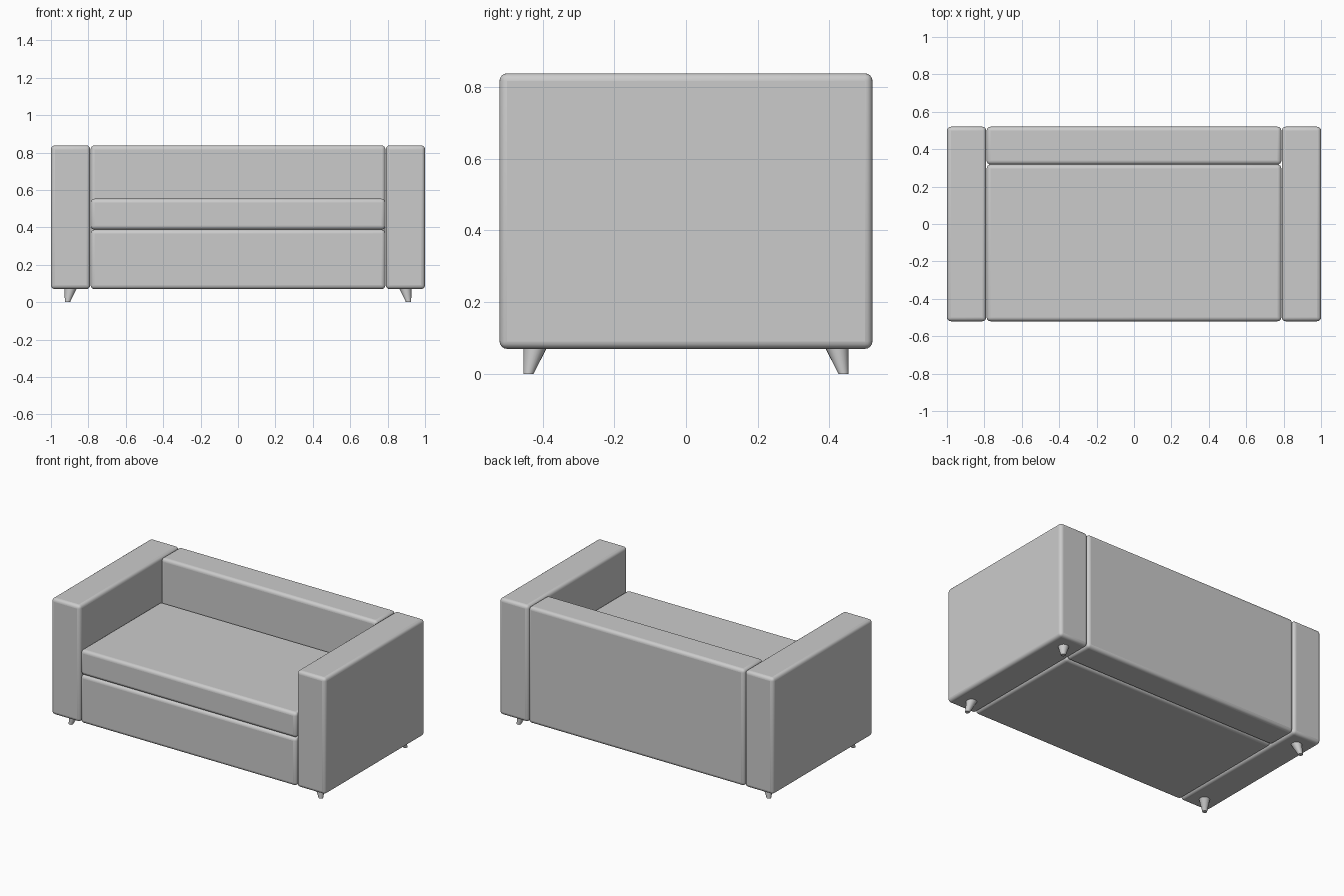
import bpy, bmesh
from mathutils import Matrix, Vector

if "Cube" in bpy.data.objects:
    bpy.data.objects.remove(bpy.data.objects["Cube"])


def finish(name, bm, angle):
    mesh = bpy.data.meshes.new(name)
    bm.to_mesh(mesh)
    bm.free()
    ob = bpy.data.objects.new(name, mesh)
    bpy.context.collection.objects.link(ob)
    bpy.ops.object.select_all(action='DESELECT')
    ob.select_set(True)
    bpy.context.view_layer.objects.active = ob
    bpy.ops.object.shade_smooth_by_angle(angle=angle)
    return ob


def padded_box(name, lo, hi, radius=0.021):
    lo, hi = Vector(lo), Vector(hi)
    bm = bmesh.new()
    bmesh.ops.create_cube(bm, size=1, matrix=Matrix.Translation((lo + hi) / 2)
                          @ Matrix.Diagonal((*(hi - lo), 1)))
    ob = finish(name, bm, 0.7)
    bevel = ob.modifiers.new("rounded_edges", 'BEVEL')
    bevel.width = radius
    bevel.segments = 4
    return ob


def tapered_leg(name, sx, sy):
    # splayed outwards so the outer side stays upright
    bm = bmesh.new()
    bmesh.ops.create_cone(bm, cap_ends=True, segments=24, radius1=0.014,
                          radius2=0.033, depth=0.075,
                          matrix=Matrix.Translation((0, 0, 0.0375)))
    for v in bm.verts:
        top = v.co.z > 0.03
        v.co.x += sx * (0.894 if top else 0.912)
        v.co.y += sy * (0.420 if top else 0.439)
    finish(name, bm, 0.7)


BOTTOM, TOP, DEPTH = 0.07, 0.838, 0.52
INNER, BACK_FRONT = 0.788, 0.318

# base, seat cushion and backrest
padded_box("base", (-INNER, -DEPTH, BOTTOM), (INNER, BACK_FRONT, 0.388))
padded_box("seat_cushion", (-INNER, -DEPTH, 0.388), (INNER, BACK_FRONT, 0.553))
padded_box("backrest", (-INNER, BACK_FRONT, BOTTOM), (INNER, DEPTH, TOP))

# arms and legs on both sides
for side, sx in (("left", -1), ("right", 1)):
    x0, x1 = sorted((sx * 0.79, sx * 1.0))
    padded_box(f"{side}_arm", (x0, -DEPTH, BOTTOM), (x1, DEPTH, TOP))
    for end, sy in (("front", -1), ("back", 1)):
        tapered_leg(f"{end}_{side}_leg", sx, sy)
